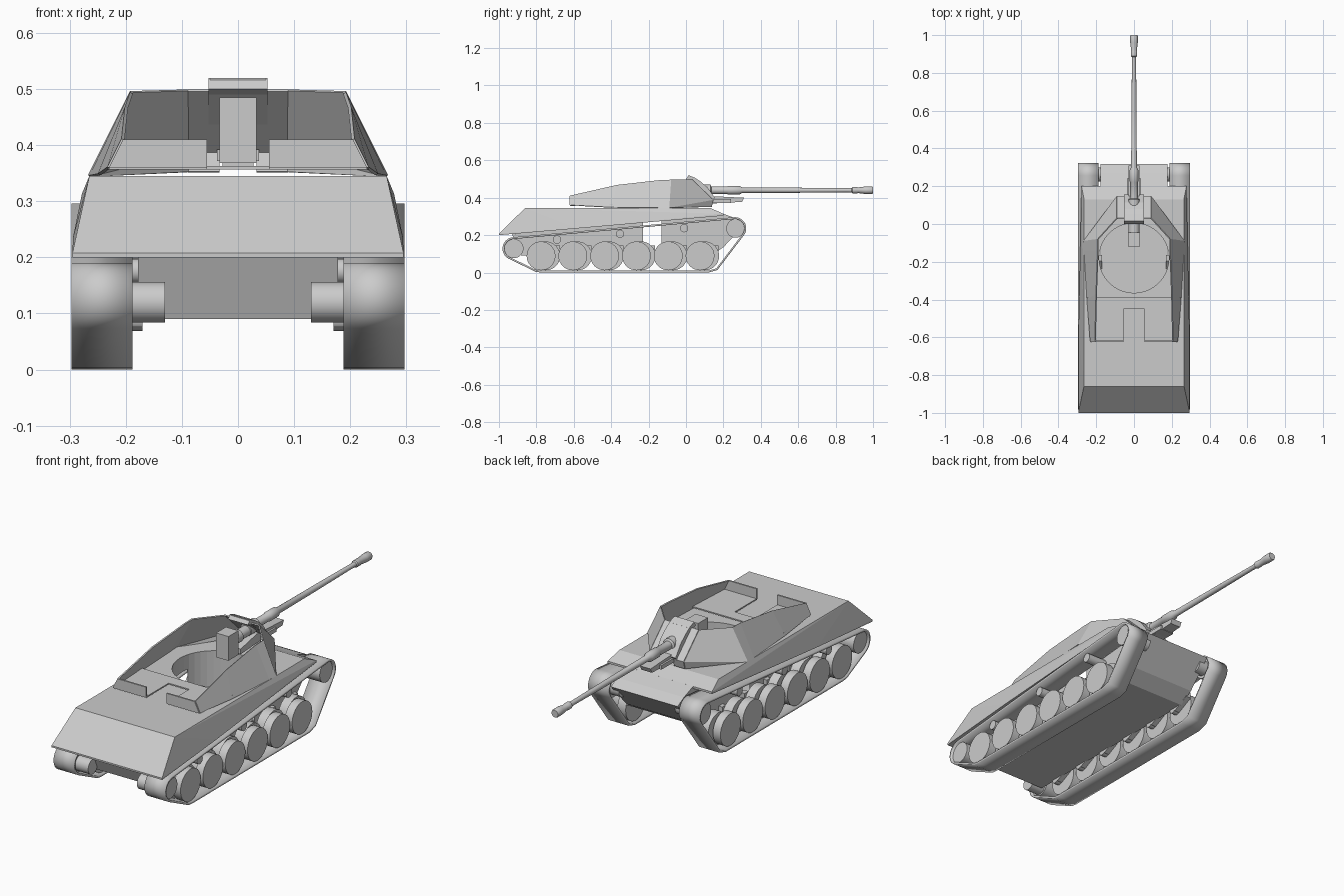
import bpy, bmesh
from math import sin, cos, radians, pi

if "Cube" in bpy.data.objects:
    bpy.data.objects.remove(bpy.data.objects["Cube"])


def finish(name, bm, mirror=False, thick=0, smooth=False):
    bmesh.ops.recalc_face_normals(bm, faces=bm.faces)
    me = bpy.data.meshes.new(name)
    bm.to_mesh(me)
    bm.free()
    ob = bpy.data.objects.new(name, me)
    bpy.context.collection.objects.link(ob)
    if smooth:
        bpy.ops.object.select_all(action='DESELECT')
        ob.select_set(True)
        bpy.context.view_layer.objects.active = ob
        bpy.ops.object.shade_smooth_by_angle(angle=radians(35))
    if thick:
        s = ob.modifiers.new("thickness", 'SOLIDIFY')
        s.thickness, s.offset = thick, 0
    if mirror:
        ob.modifiers.new("mirror", 'MIRROR')
    return ob


def mesh(name, verts, faces, **kw):
    bm = bmesh.new()
    vs = [bm.verts.new(v) for v in verts]
    for f in faces:
        bm.faces.new([vs[i] for i in f])
    return finish(name, bm, **kw)


def prism(name, prof, x0, x1, caps=True, closed=True, **kw):
    """Extrude a (y, z) profile along x."""
    n = len(prof)
    verts = [(x, y, z) for x in (x0, x1) for y, z in prof]
    faces = [(i, (i + 1) % n, (i + 1) % n + n, i + n) for i in range(n if closed else n - 1)]
    if caps:
        faces += [tuple(range(n)), tuple(range(n, 2 * n))]
    return mesh(name, verts, faces, **kw)


def box(name, x0, x1, y0, y1, z0, z1, **kw):
    return prism(name, [(y0, z0), (y1, z0), (y1, z1), (y0, z1)], x0, x1, **kw)


def disc(name, y, z, r, x0, x1, n=32, mirror=True):
    prof = [(y + r * cos(2 * pi * i / n), z + r * sin(2 * pi * i / n)) for i in range(n)]
    return prism(name, prof, x0, x1, mirror=mirror, smooth=True)


def lathe_y(name, prof, z, n=20):
    """Turned part along y from (y, radius) pairs."""
    verts = [(r * cos(2 * pi * i / n), y, z + r * sin(2 * pi * i / n)) for y, r in prof for i in range(n)]
    faces = [(k * n + i, k * n + (i + 1) % n, (k + 1) * n + (i + 1) % n, (k + 1) * n + i)
             for k in range(len(prof) - 1) for i in range(n)]
    faces += [tuple(range(n)), tuple(range(len(verts) - n, len(verts)))]
    return mesh(name, verts, faces, smooth=True)


def arc(cy, cz, r, a0, a1, n=14):
    return [(cy + r * cos(radians(a0 + (a1 - a0) * i / n)),
             cz + r * sin(radians(a0 + (a1 - a0) * i / n))) for i in range(n + 1)]


# upper hull: outline rings, sides lean inward
ring = [(.295, -1, .2), (.295, -1, .208), (.265, -.86, .345), (.264, .13, .345), (.278, .2, .314),
        (.278, .2, .304), (.294, -.58, .236)]
bm = bmesh.new()
for x, y, z in ring:
    bm.verts.new((x, y, z))
    bm.verts.new((-x, y, z))
bmesh.ops.convex_hull(bm, input=bm.verts)
bmesh.ops.dissolve_limit(bm, angle_limit=radians(1), verts=bm.verts, edges=bm.edges)
upper = finish("upper_hull", bm)

# lower hull tub with nose
lower = prism("lower_hull", [(-.93, .205), (-.88, .09), (.13, .09), (.2, .135), (.318, .262),
                             (.27, .288), (.135, .338), (-.4, .27)], -.178, .178)

# turret ring opening cut through the deck
n = 40
pts = [(.185 * cos(2 * pi * i / n), -.18 + .185 * sin(2 * pi * i / n)) for i in range(n)]
cutter = mesh("ring_cutter", [(x, y, z) for z in (.11, .5) for x, y in pts],
              [tuple(range(n)), tuple(range(n, 2 * n))] +
              [(i, (i + 1) % n, (i + 1) % n + n, i + n) for i in range(n)])
for ob in (upper, lower):
    b = ob.modifiers.new("ring", 'BOOLEAN')
    b.operation, b.object, b.solver = 'DIFFERENCE', cutter, 'EXACT'
    bpy.context.view_layer.objects.active = ob
    bpy.ops.object.modifier_apply(modifier="ring")
bpy.data.objects.remove(cutter)

# open-topped fighting compartment walls
W = [(.23, -.62, .36), (.205, -.62, .41), (.199, -.37, .467), (.247, -.4, .348),
     (.19, -.08, .495), (.265, -.09, .345), (.09, .03, .498), (.09, .145, .388), (.09, .135, .352),
     (.19, -.14, .493), (.262, -.14, .345)]
mesh("shield_side_wall", W, [(0, 1, 2, 3), (3, 2, 9, 10), (10, 9, 4, 5), (5, 4, 6, 7), (5, 7, 8)],
     mirror=True, thick=.006)

# front plate either side of the gun slot
mesh("shield_front_plate", [(.09, .03, .498), (.09, .145, .388), (.09, .135, .352),
                            (.033, .03, .498), (.033, .145, .388), (.033, .135, .352)],
     [(0, 1, 4, 3), (1, 2, 5, 4)], mirror=True, thick=.006)

# rear wall and notched rear floor
mesh("shield_rear_wall", [(.23, -.62, .36), (.205, -.62, .41), (.055, -.62, .41), (.055, -.62, .36)],
     [(0, 1, 2, 3)], mirror=True, thick=.008)
mesh("rear_floor", [(.23, -.62, .36), (.055, -.62, .36), (.055, -.45, .36), (0, -.45, .36),
                    (0, -.39, .36), (.245, -.39, .36)],
     [(0, 1, 2, 5), (2, 3, 4, 5)], mirror=True, thick=.006)

# gun shield over the slot
prism("gun_shield", [(.0, .50), (.015, .52), (.045, .508), (.08, .485), (.115, .455), (.155, .4),
                     (.145, .388), (.03, .49)], -.053, .053)
prism("shield_lip", [(.012, .505), (.012, .52), (.05, .505), (.05, .495)], -.05, .05)

# breech, recoil parts and cradle
box("breech", -.033, .033, -.12, -.045, .368, .485)
prism("cradle_base", [(-.02, .36), (.3, .378), (.31, .4), (.1, .41), (-.02, .385)], -.028, .028)
box("cradle_plate", -.037, .037, .13, .24, .372, .392)
lathe_y("breech_sleeve", [(-.05, .03), (0, .03), (.0, .025), (.1, .025)], .435)

# barrel with sleeve, taper and muzzle brake
lathe_y("barrel", [(.06, .03), (.13, .03), (.135, .02), (.22, .02), (.225, .023), (.285, .023),
                   (.30, .015), (.6, .0135), (.86, .011), (.885, .012), (.89, .017), (.915, .017),
                   (.92, .015), (.96, .02), (.995, .02), (1, .017)], .44)

# tracks
belt = (arc(.262, .236, .055, -38, 95) + arc(-.92, .128, .056, 95, 243)
        + [(-.8, .008), (-.77, .005), (.12, .005), (.165, .018)])
prism("track", belt, .188, .297, caps=False, mirror=True, thick=.01, smooth=True)

# running gear
for i in range(6):
    y = -.775 + .17 * i
    disc(f"outer_road_wheel_{i}", y, .089, .077, .25, .29)
    disc(f"inner_road_wheel_{i}", y + .025, .089, .077, .198, .242)
    disc(f"wheel_axle_{i}", y, .089, .02, .17, .255, 12)
    prism(f"swing_arm_{i}", [(y - .015, .075), (y + .02, .075), (y + .1, .115), (y + .1, .145),
                             (y + .07, .145)], .17, .197, mirror=True)
for i, (y, z) in enumerate([(-.69, .176), (-.353, .207), (-.01, .237)]):
    disc(f"return_roller_{i}", y, z, .022, .17, .28, 20)
disc("drive_sprocket", .265, .236, .05, .2, .285)
disc("rear_idler", -.92, .128, .051, .2, .285)
disc("idler_mount", -.92, .12, .036, .13, .205)
disc("sprocket_hub", .262, .236, .036, .15, .205)
